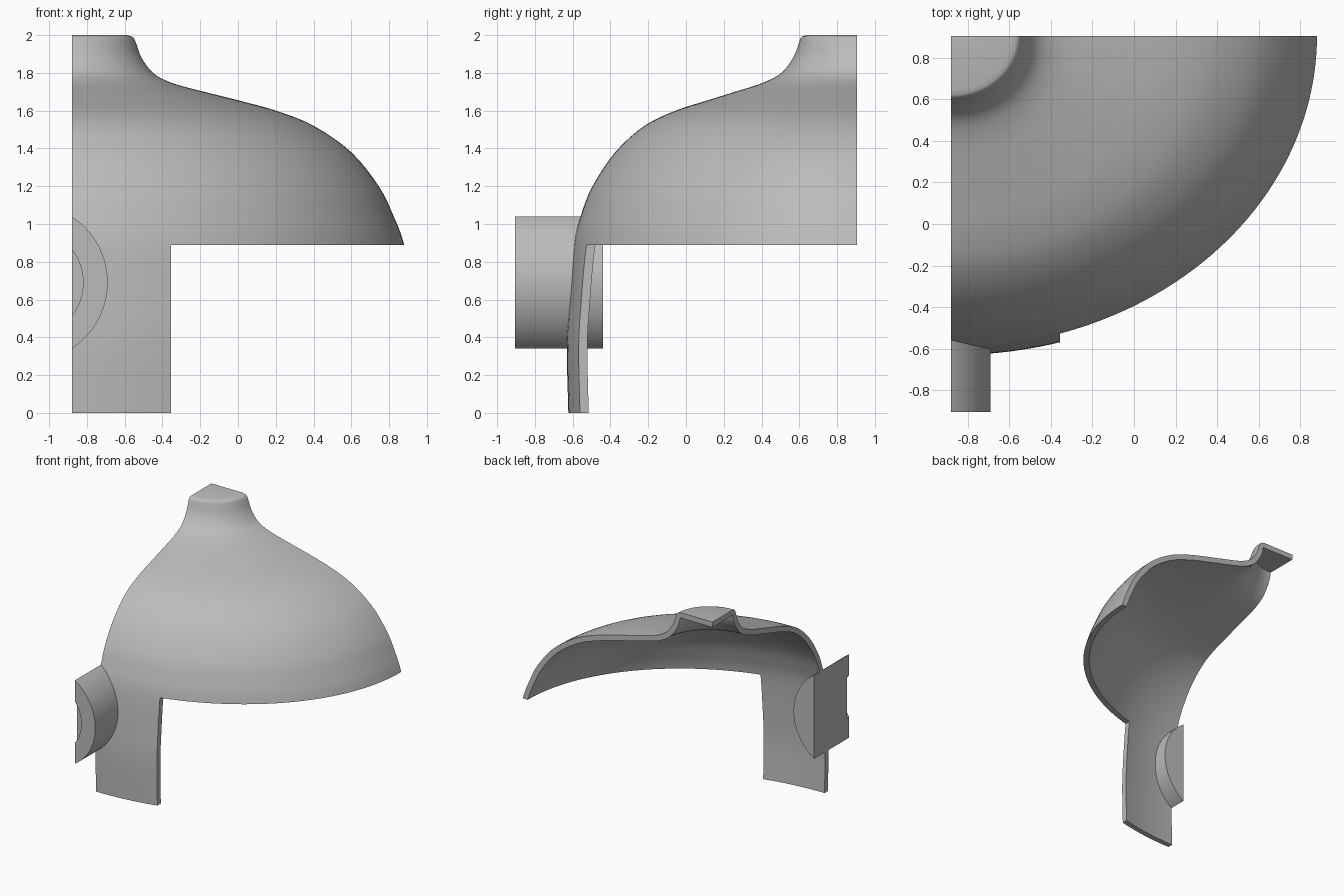
import bpy, bmesh, math
from mathutils import Vector

cube = bpy.data.objects.get("Cube")
if cube:
    bpy.data.objects.remove(cube, do_unlink=True)

CX, CY = -0.88, 0.905      # vertical axis of the quarter shell
WALL = 0.045
STEPS = 48

grey = bpy.data.materials.new("plain grey")
grey.use_nodes = True
colour = (0.5, 0.5, 0.5, 1)
grey.diffuse_color = colour
grey.node_tree.nodes["Principled BSDF"].inputs["Base Color"].default_value = colour


def make_object(name, bm):
    bmesh.ops.remove_doubles(bm, verts=bm.verts, dist=1e-5)
    bmesh.ops.recalc_face_normals(bm, faces=bm.faces)
    mesh = bpy.data.meshes.new(name)
    bm.to_mesh(mesh)
    bm.free()
    mesh.materials.append(grey)
    obj = bpy.data.objects.new(name, mesh)
    bpy.context.collection.objects.link(obj)
    return obj


def activate(obj):
    bpy.ops.object.select_all(action='DESELECT')
    obj.select_set(True)
    bpy.context.view_layer.objects.active = obj


def cut(obj, cutter):
    cutter.hide_render = True
    mod = obj.modifiers.new("cut", 'BOOLEAN')
    mod.operation = 'DIFFERENCE'
    mod.solver = 'EXACT'
    mod.object = cutter
    activate(obj)
    bpy.ops.object.modifier_apply(modifier=mod.name)
    bpy.data.objects.remove(cutter, do_unlink=True)


def smooth_path(points, n=4):
    """Catmull-Rom curve through the points."""
    pts = [Vector(p) for p in points]
    pts = [2 * pts[0] - pts[1]] + pts + [2 * pts[-1] - pts[-2]]
    path = []
    for a, b, c, d in zip(pts, pts[1:], pts[2:], pts[3:]):
        for i in range(n):
            t = i / n
            path.append(0.5 * (2 * b + (c - a) * t + (2 * a - 5 * b + 4 * c - d) * t * t
                               + (3 * b - a - 3 * c + d) * t ** 3))
    return path + [pts[-2]]


def prism(outline, y0, y1):
    """Extrude an outline in the xz plane along y."""
    bm = bmesh.new()
    front = [bm.verts.new((x, y0, z)) for x, z in outline]
    back = [bm.verts.new((x, y1, z)) for x, z in outline]
    bm.faces.new(front)
    bm.faces.new(back)
    for i in range(len(outline)):
        j = (i + 1) % len(outline)
        bm.faces.new((front[i], front[j], back[j], back[i]))
    return bm


# Shell profile: radius along x, radius along y, height
outer = smooth_path([
    (0.29, 0.265, 2.0), (0.325, 0.295, 1.988), (0.343, 0.31, 1.95), (0.37, 0.338, 1.88),
    (0.43, 0.4, 1.8), (0.53, 0.5, 1.747), (0.7, 0.645, 1.7), (0.88, 0.79, 1.655),
    (1.08, 0.96, 1.6), (1.28, 1.125, 1.52), (1.48, 1.28, 1.38), (1.625, 1.4, 1.2),
    (1.7, 1.46, 1.05), (1.76, 1.5, 0.89), (1.82, 1.524, 0.6), (1.86, 1.536, 0.35),
    (1.87, 1.528, 0.0)])

# Inner wall follows the outer one at constant thickness, below a flat cap
inner = []
for i in range(1, len(outer)):
    p = outer[i]
    if p.z > 1.951:
        continue
    d = outer[min(i + 1, len(outer) - 1)] - outer[i - 1]
    r = (d.x + d.y) / 2
    side = Vector((-d.z, r)).normalized() * WALL
    inner.append(Vector((p.x - side.x, p.y - side.x, min(p.z - side.y, 2 - WALL))))
inner[-1].z = 0
inner[0].z = 2 - WALL
section = ([Vector((0, 0, 2))] + outer + inner[::-1] + [Vector((0, 0, 2 - WALL))])

# Quarter shell swept about the axis
bm = bmesh.new()
rings = []
for k in range(STEPS + 1):
    a = math.pi / 2 * k / STEPS
    rings.append([bm.verts.new((CX + p.x * math.cos(a), CY - p.y * math.sin(a), p.z))
                  for p in section])
count = len(section)
for ra, rb in zip(rings, rings[1:]):
    for i in range(count - 1):
        bm.faces.new((ra[i], ra[i + 1], rb[i + 1], rb[i]))
bm.faces.new(rings[0])
bm.faces.new(rings[-1])
shell = make_object("shell_with_front_leg", bm)

# Trim everything below the rim except the front leg
trim = make_object("trim_cutter", prism(
    [(-0.355, -1), (3, -1), (3, 0.89), (-0.355, 0.89)], -3, 3))
cut(shell, trim)


# Front boss: a cylinder sliced by the side plane, with a shallow recess
def slice_outline(radius):
    cx, cz = -1.107, 0.69
    half = math.acos((CX - cx) / radius)
    return [(cx + radius * math.cos(half * t / 20), cz + radius * math.sin(half * t / 20))
            for t in range(-20, 21)]


boss = make_object("front_boss", prism(slice_outline(0.417), -0.905, -0.44))
recess_outline = slice_outline(0.287)
recess_outline = [(-1, recess_outline[0][1])] + recess_outline + [(-1, recess_outline[-1][1])]
cut(boss, make_object("recess_cutter", prism(recess_outline, -1, -0.875)))

for obj in (shell, boss):
    activate(obj)
    bpy.ops.object.shade_smooth_by_angle(angle=math.radians(30))
